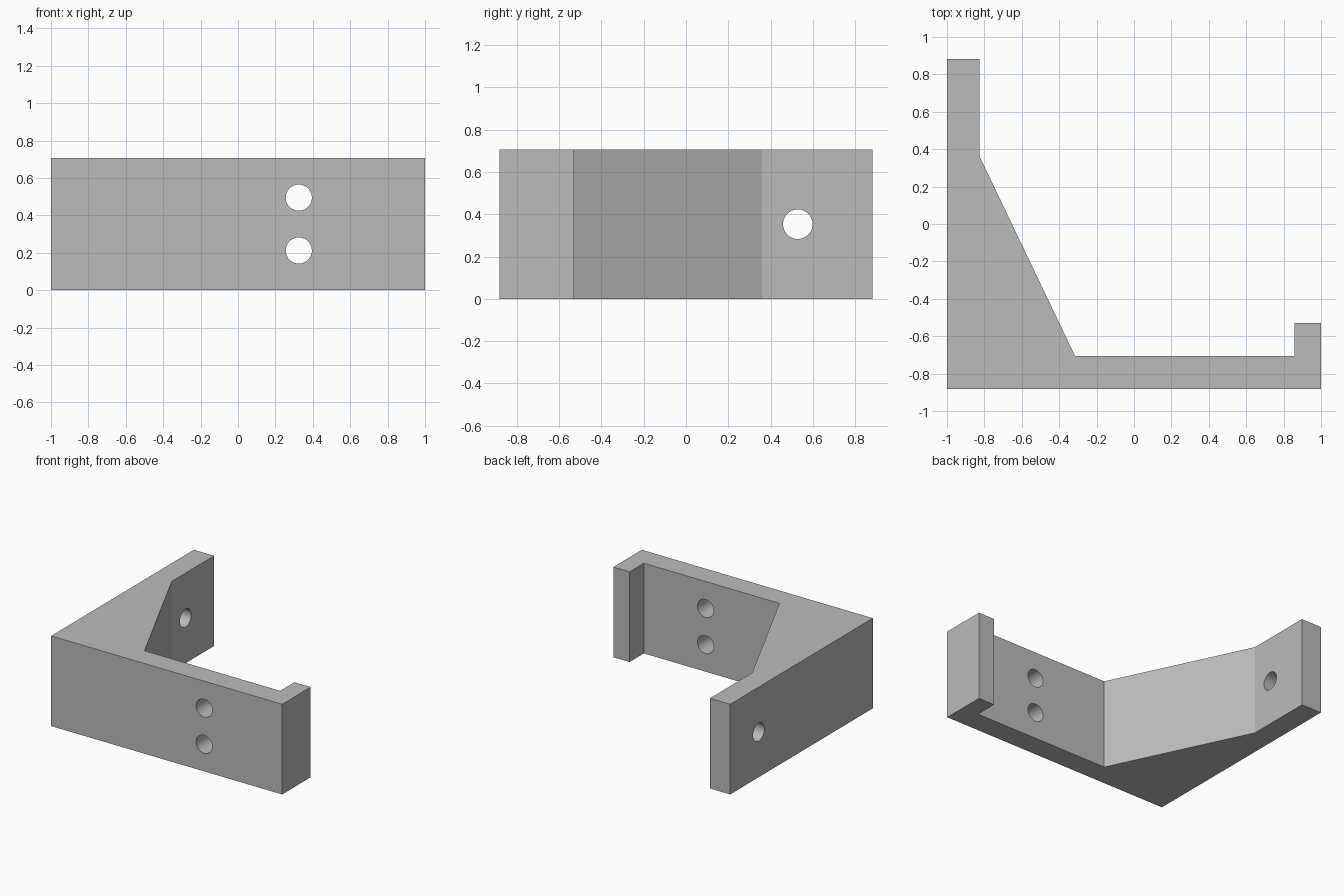
import bpy
import bmesh
from math import pi, radians
from mathutils import Matrix

cube = bpy.data.objects.get("Cube")
if cube:
    bpy.data.objects.remove(cube, do_unlink=True)

HEIGHT = 0.706
HOLE_RADIUS = 0.07

# Single grey material
grey = bpy.data.materials.new("plain grey")
grey.use_nodes = True
colour = (0.5, 0.5, 0.5, 1)
grey.diffuse_color = colour
for node in grey.node_tree.nodes:
    if node.type == "BSDF_PRINCIPLED":
        node.inputs["Base Color"].default_value = colour


def make_object(name, bm):
    bmesh.ops.recalc_face_normals(bm, faces=bm.faces)
    mesh = bpy.data.meshes.new(name)
    bm.to_mesh(mesh)
    bm.free()
    mesh.materials.append(grey)
    obj = bpy.data.objects.new(name, mesh)
    bpy.context.collection.objects.link(obj)
    return obj


def extrude_profile(name, points, height):
    bm = bmesh.new()
    face = bm.faces.new([bm.verts.new((x, y, 0)) for x, y in points])
    result = bmesh.ops.extrude_face_region(bm, geom=[face])
    top = [v for v in result["geom"] if isinstance(v, bmesh.types.BMVert)]
    bmesh.ops.translate(bm, verts=top, vec=(0, 0, height))
    return make_object(name, bm)


def hole_cutter(name, centre, axis):
    turn = Matrix.Rotation(pi / 2, 4, axis)
    bm = bmesh.new()
    bmesh.ops.create_cone(bm, cap_ends=True, segments=48, radius1=HOLE_RADIUS,
                          radius2=HOLE_RADIUS, depth=0.4,
                          matrix=Matrix.Translation(centre) @ turn)
    cutter = make_object(name, bm)
    cutter.hide_render = True
    return cutter


# Bracket: long side arm, sloped gusset, front plate and short end lip
bracket = extrude_profile("bracket", [
    (-1, -0.882), (1, -0.882), (1, -0.529), (0.859, -0.529),
    (0.859, -0.706), (-0.315, -0.706), (-0.825, 0.36),
    (-0.825, 0.882), (-1, 0.882)], HEIGHT)

# Two holes through the front plate, one through the side arm
cutters = [
    hole_cutter("upper_plate_hole", (0.325, -0.794, 0.495), "X"),
    hole_cutter("lower_plate_hole", (0.325, -0.794, 0.212), "X"),
    hole_cutter("arm_hole", (-0.912, 0.529, HEIGHT / 2), "Y"),
]
bpy.ops.object.select_all(action="DESELECT")
bracket.select_set(True)
bpy.context.view_layer.objects.active = bracket
for cutter in cutters:
    mod = bracket.modifiers.new(cutter.name, "BOOLEAN")
    mod.operation = "DIFFERENCE"
    mod.solver = "EXACT"
    mod.object = cutter
    bpy.ops.object.modifier_apply(modifier=mod.name)
    bpy.data.objects.remove(cutter, do_unlink=True)

# Smooth hole walls, crisp edges elsewhere
bpy.ops.object.shade_smooth_by_angle(angle=radians(20))
